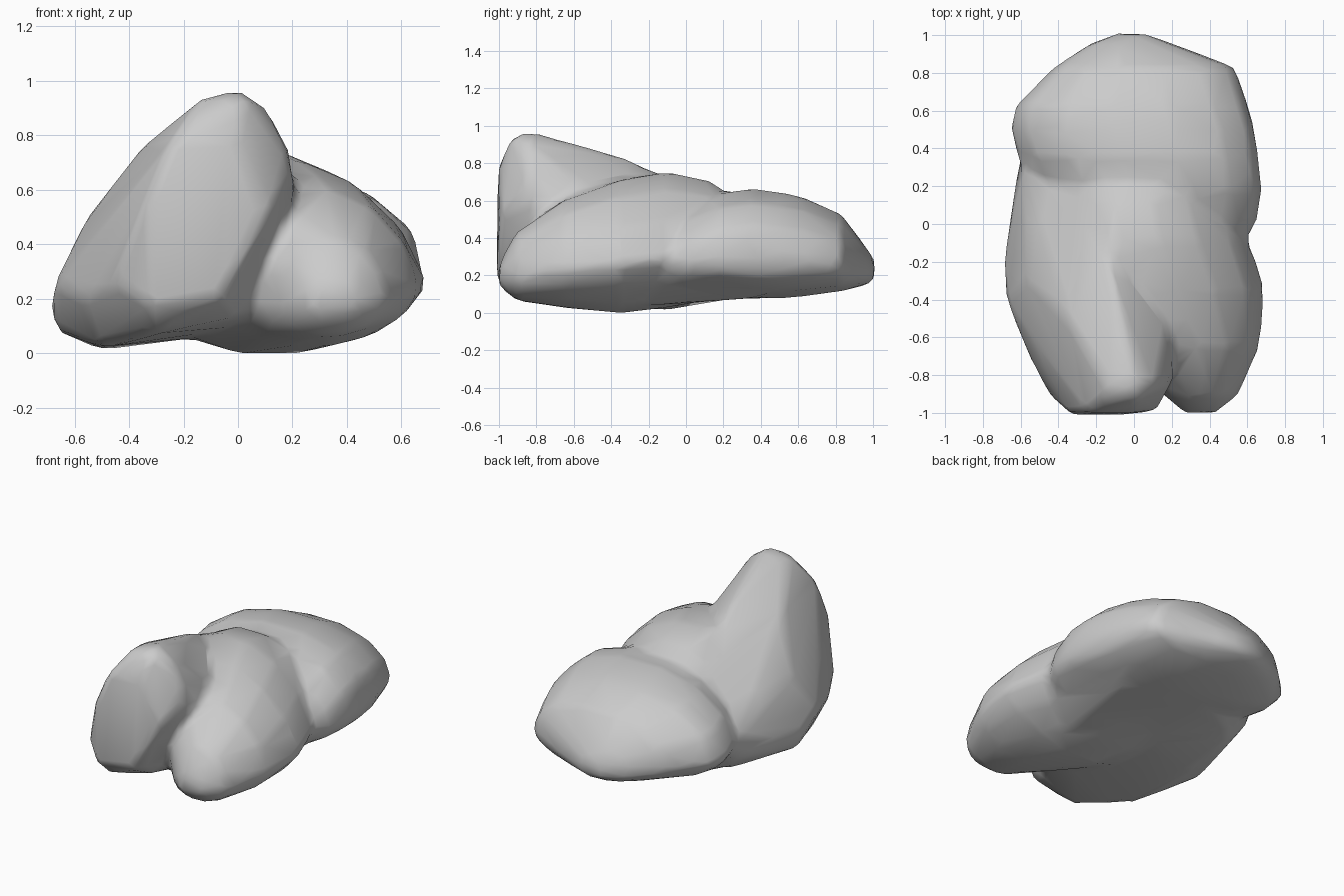
import bpy, bmesh, math

if "Cube" in bpy.data.objects:
    bpy.data.objects.remove(bpy.data.objects["Cube"])

def ring(y, x0, x1, z0, z1, lean=0.0, n=14, p=2.1, low=0.36):
    """Rounded cross-section at y, widest at a low height, top and bottom shifted in x."""
    cx, rx, zm = (x0 + x1) / 2, (x1 - x0) / 2, z0 + (z1 - z0) * low
    pts = []
    for i in range(n):
        a = 2 * math.pi * i / n
        c, s = math.cos(a), math.sin(a)
        u = math.copysign(abs(c) ** (2 / p), c)
        v = math.copysign(abs(s) ** (2 / p), s)
        x = min(max(cx + rx * u + lean * abs(v), x0), x1)
        pts.append((x, y, zm + v * (z1 - zm if v > 0 else zm - z0)))
    return pts

def add_lobe(mesh, pts):
    """Append the convex hull of the points to the mesh."""
    bm = bmesh.new()
    for p in pts:
        bm.verts.new(p)
    bmesh.ops.convex_hull(bm, input=bm.verts)
    junk = [v for v in bm.verts if not v.link_faces]
    bmesh.ops.delete(bm, geom=junk, context='VERTS')
    bmesh.ops.recalc_face_normals(bm, faces=bm.faces)
    bm.from_mesh(mesh)
    bm.to_mesh(mesh)
    bm.free()

mesh = bpy.data.meshes.new("boulder")
rock = bpy.data.objects.new("boulder", mesh)
bpy.context.collection.objects.link(rock)

# Wide low lobe at the back
back = [(1.01, -.10, .06, .17, .28, 0), (.95, -.25, .19, .14, .37, 0),
        (.83, -.43, .54, .11, .53, 0), (.62, -.64, .61, .08, .625, .04),
        (.5, -.66, .64, .07, .65, .06), (.35, -.62, .66, .07, .67, .06),
        (.18, -.48, .68, .09, .64, .04), (0, 0, .65, .12, .52, 0), (-.08, .2, .58, .15, .42, 0)]
add_lobe(mesh, [p for r in back for p in ring(*r)])

# Rounded lobe at the front right, its ridge leaning inwards
right = [(-1, .26, .44, .14, .26, 0), (-.91, .16, .55, .06, .43, -.02),
         (-.65, -.04, .67, .02, .61, -.06), (-.35, -.2, .70, -.01, .72, -.14),
         (-.1, -.3, .62, .02, .76, -.14), (.13, -.35, .48, .08, .71, -.06),
         (.3, -.3, .35, .09, .58, 0)]
add_lobe(mesh, [p for r in right for p in ring(*r)])

# Tall slanted lobe at the front left
tall = [(-.32, -1.01, .17), (-.06, -1.01, .2), (.12, -.99, .52), (-.33, -1.01, .58),
        (-.25, -1, .77), (-.02, -1, .78), (-.14, -.91, .93),
        (.02, -.93, .94), (0, -.83, .97), (.11, -.84, .9), (.19, -.84, .75), (.21, -.82, .6),
        (-.13, -.8, .93), (-.1, -.33, .83), (-.13, -.15, .74), (-.2, .2, .6), (-.3, .32, .5),
        (-.61, .35, .2), (-.59, .32, .32), (-.69, -.2, .18), (-.68, -.4, .24), (-.56, -.3, .49),
        (-.35, -.5, .76), (-.56, -.7, .2), (-.45, -.9, .25), (-.5, -.6, .02), (-.67, -.2, .08),
        (-.5, -.1, .01), (-.3, -.9, .07), (.0, -.85, .13), (.05, -.5, .1), (-.1, 0, .06),
        (.18, -.4, .6), (-.5, .3, .08)]
add_lobe(mesh, tall)

# Core that fills the grooves between the lobes, above and below
core = [(-.52, .12, .07), (.42, .1, .1), (-.45, .4, .08), (.4, .4, .08), (0, -.4, .04),
        (.3, -.4, .02), (.07, -.83, .18), (.17, -.81, .4), (.19, -.74, .54), (.12, -.5, .65),
        (.0, .0, .7), (-.2, .3, .6), (.2, .3, .62), (-.55, .38, .3), (.56, 0, .3), (.54, -.1, .16)]
add_lobe(mesh, core)

# Fuse the lobes, soften the creases, then reduce to coarse facets
rock.modifiers.new("fuse", 'REMESH').voxel_size = 0.025
soften = rock.modifiers.new("soften", 'SMOOTH')
soften.factor, soften.iterations = 0.5, 12
rock.modifiers.new("coarse", 'DECIMATE').ratio = 0.04
bpy.context.view_layer.objects.active = rock
rock.select_set(True)
for name in ("fuse", "soften", "coarse"):
    bpy.ops.object.modifier_apply(modifier=name)
bpy.ops.object.shade_smooth()

# Seat the rock on z = 0
low = min(v.co.z for v in rock.data.vertices)
for v in rock.data.vertices:
    v.co.z -= low
